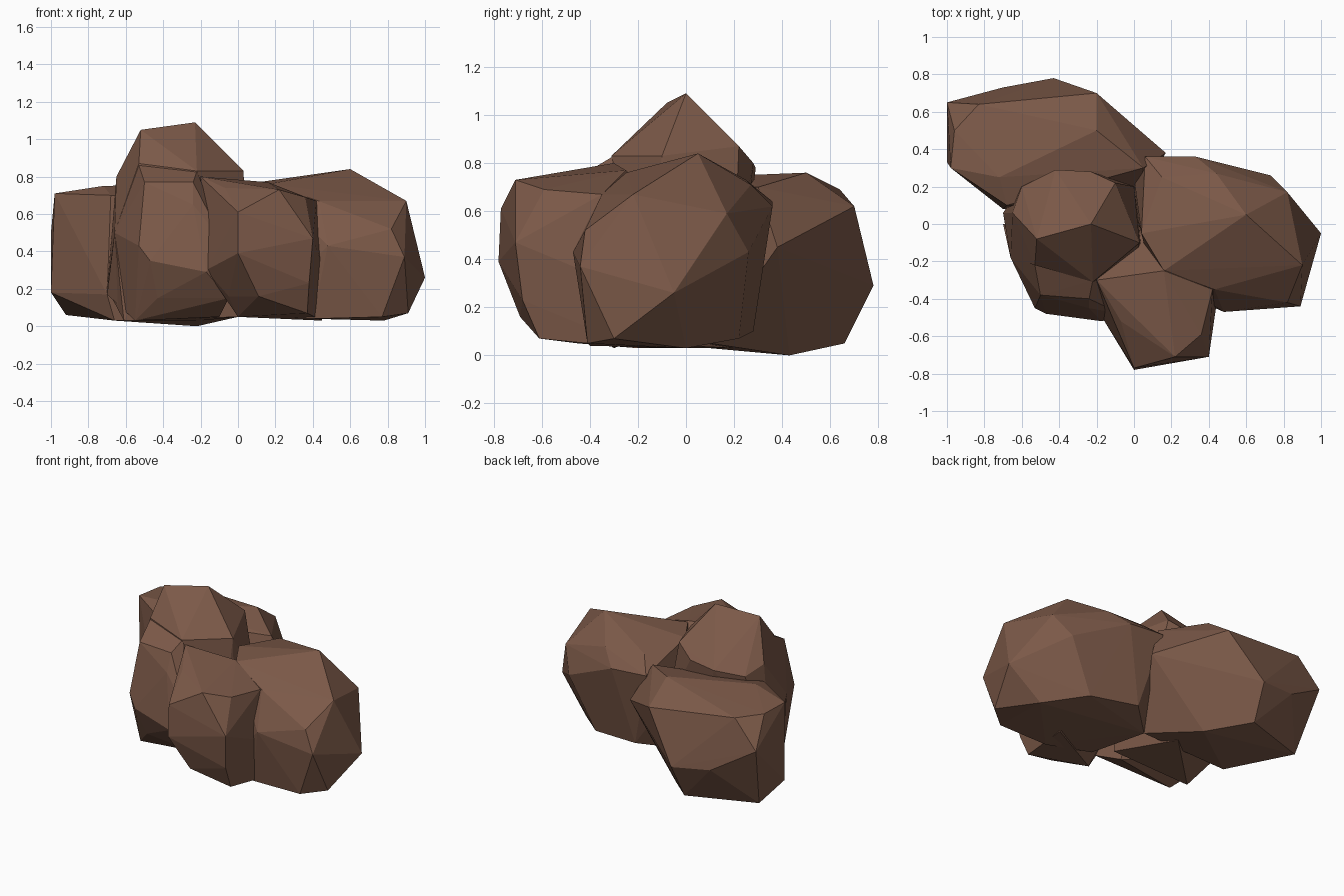
import bpy, bmesh

brown = bpy.data.materials.new("brown_rock")
brown.diffuse_color = (0.2, 0.1, 0.065, 1)


def boulder(name, corners):
    """Faceted boulder: the convex hull of a few corner points."""
    bm = bmesh.new()
    for c in corners:
        bm.verts.new(c)
    hull = bmesh.ops.convex_hull(bm, input=bm.verts)
    loose = {v for v in hull["geom_interior"] + hull["geom_unused"]
             if isinstance(v, bmesh.types.BMVert)}
    bmesh.ops.delete(bm, geom=list(loose), context="VERTS")
    bmesh.ops.recalc_face_normals(bm, faces=bm.faces)
    mesh = bpy.data.meshes.new(name)
    bm.to_mesh(mesh)
    bm.free()
    mesh.materials.append(brown)
    ob = bpy.data.objects.new(name, mesh)
    bpy.context.collection.objects.link(ob)
    return ob


# Low boulder at the back left
back_left = boulder("back_left_boulder", [
    (-.98, .30, .71), (-.96, .5, .70), (-.83, .64, .69), (-.2, .5, .76),
    (-.2, .7, .62), (-.72, .25, .75), (-.43, .78, .29), (-.7, .73, .32),
    (-1, .65, .5), (-1, .33, .18), (-.92, .5, .06), (-.45, .66, .05),
    (-.22, .43, 0), (0, .51, .5), (.17, .38, .45), (-.7, .08, .17),
    (-.66, .1, .03), (-.68, .1, .70), (0, .1, .05), (.05, .3, .70)])

# Tall boulder carrying the peak
peak = boulder("peak_boulder", [
    (-.23, 0, 1.09), (-.52, -.08, 1.05), (-.23, .28, .80), (-.42, .29, .78),
    (-.1, .22, .87), (.03, -.1, .83), (-.22, -.31, .83), (-.53, -.22, .87),
    (-.65, .06, .8), (-.6, .2, .75), (-.66, -.18, .5), (-.7, .06, .2),
    (-.61, -.2, .03), (.04, -.1, .4), (0, .2, .4), (-.2, .2, .03), (0, -.2, .05)])

# Blunt shoulder on the front of the tall boulder
shoulder = boulder("front_shoulder", [
    (-.5, -.38, .77), (-.24, -.4, .77), (-.24, -.45, .65), (-.53, -.45, .43),
    (-.47, -.48, .35), (-.17, -.52, .29), (-.43, -.4, .15), (-.55, -.3, .03),
    (-.05, -.45, .15), (-.53, -.22, .86), (-.22, -.3, .83), (-.66, -.18, .5),
    (-.7, 0, .17), (-.07, -.48, .44), (-.1, -.25, .05), (-.1, 0, .6)])

# Boulder jutting out at the front
front = boulder("front_boulder", [
    (-.07, -.52, .74), (0, -.77, .61), (.22, -.71, .73), (0, -.78, .39),
    (.22, -.73, .45), (.36, -.59, .69), (.40, -.71, .47), (.38, -.68, .23),
    (.37, -.61, .07), (.11, -.69, .16), (-.06, -.65, .44), (-.05, -.52, .16),
    (.42, -.35, .67), (.46, -.3, .3), (.16, -.25, .77), (-.2, -.3, .80),
    (0, -.45, .05), (.45, -.2, .03), (0, 0, .5), (-.17, -.5, .3)])

# Wide boulder on the right
right = boulder("right_boulder", [
    (.6, .05, .84), (.9, -.22, .67), (.89, -.44, .37), (.82, -.42, .52),
    (.48, -.47, .43), (.43, -.35, .67), (1, -.05, .26), (.91, -.3, .07),
    (.77, -.41, .05), (.4, -.4, .04), (.82, .17, .59), (.73, .26, .43),
    (.44, .27, .71), (.33, .36, .62), (.06, .36, .64), (.16, -.25, .76),
    (.04, -.05, .76), (.15, .25, .73), (.78, 0, .03), (.55, .22, .07),
    (.2, .28, .1), (0, .1, .05), (.1, -.3, .05), (0, .25, .4)])

# Fuse the boulders into a single rock
rock = peak
for other in (shoulder, back_left, right, front):
    mod = rock.modifiers.new("fuse", "BOOLEAN")
    mod.operation = "UNION"
    mod.solver = "EXACT"
    mod.object = other
bpy.context.view_layer.update()
fused = bpy.data.meshes.new_from_object(
    rock.evaluated_get(bpy.context.evaluated_depsgraph_get()))
rock.modifiers.clear()
rock.data = fused
rock.name = fused.name = "rock"
for other in (shoulder, back_left, right, front):
    bpy.data.objects.remove(other)
